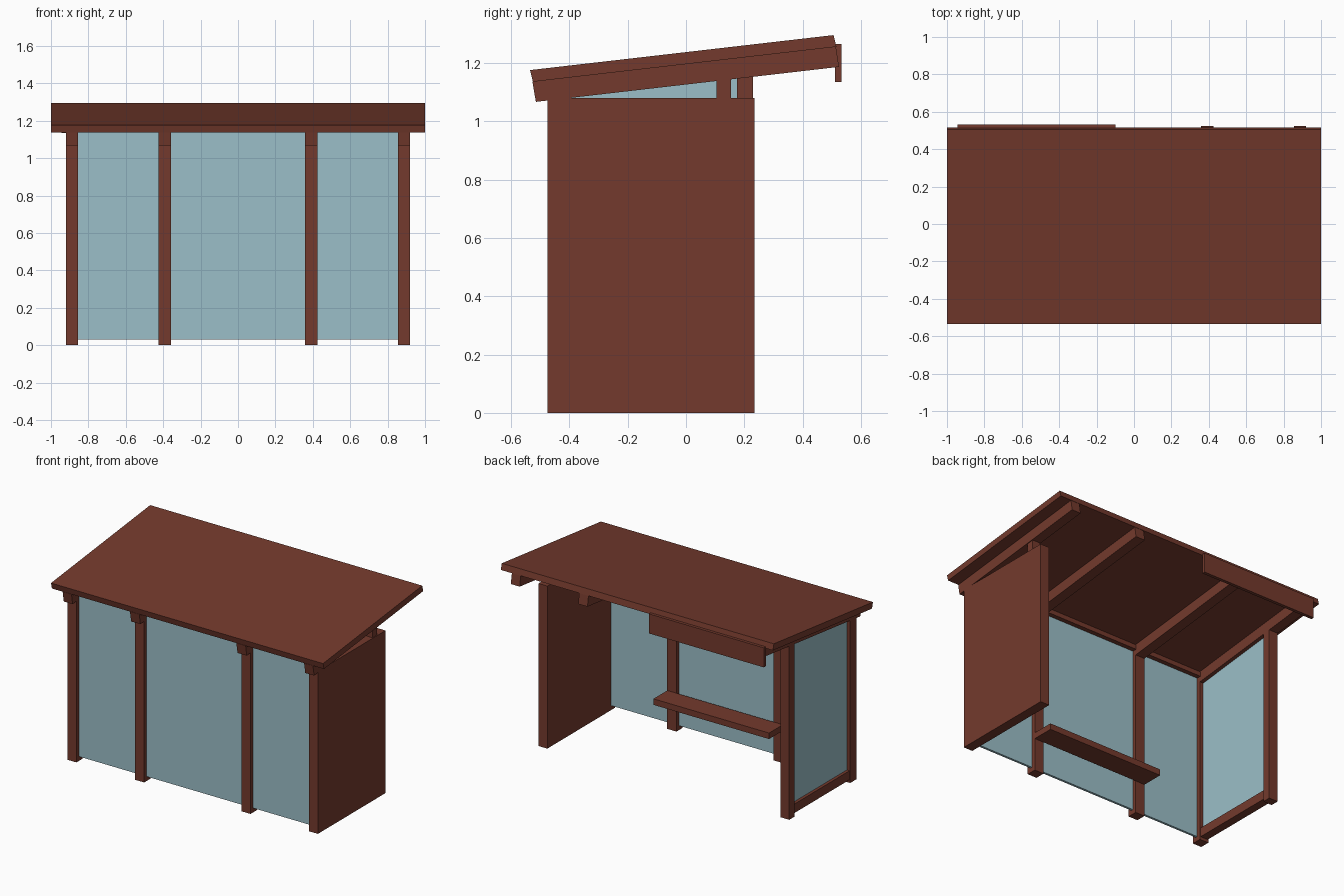
import bpy, bmesh

if "Cube" in bpy.data.objects:
    bpy.data.objects.remove(bpy.data.objects["Cube"])


def material(name, rgb):
    m = bpy.data.materials.new(name)
    m.diffuse_color = (*rgb, 1)
    m.use_nodes = True
    m.node_tree.nodes["Principled BSDF"].inputs["Base Color"].default_value = m.diffuse_color
    return m


WOOD = material("brown_wood", (0.174, 0.042, 0.026))
GLASS = material("blue_glass", (0.33, 0.52, 0.58))


def extrude_x(name, profile, x0, x1, mat=WOOD):
    """Solid made from a (y, z) profile swept from x0 to x1."""
    bm = bmesh.new()
    face = bm.faces.new([bm.verts.new((x0, y, z)) for y, z in profile])
    new = bmesh.ops.extrude_face_region(bm, geom=[face])["geom"]
    verts = [g for g in new if isinstance(g, bmesh.types.BMVert)]
    bmesh.ops.translate(bm, verts=verts, vec=(x1 - x0, 0, 0))
    bmesh.ops.recalc_face_normals(bm, faces=bm.faces[:])
    mesh = bpy.data.meshes.new(name)
    bm.to_mesh(mesh)
    bm.free()
    mesh.materials.append(mat)
    ob = bpy.data.objects.new(name, mesh)
    bpy.context.collection.objects.link(ob)
    return ob


def box(name, x0, x1, y0, y1, z0, z1, mat=WOOD):
    return extrude_x(name, [(y0, z0), (y1, z0), (y1, z1), (y0, z1)], x0, x1, mat)


def under_rafter(y):
    """Height of the sloping rafter underside."""
    return 1.067 + (y + 0.515) * 0.1155


def sloped(name, x0, x1, y0, y1, z0, mat=WOOD):
    """Upright part whose top follows the rafter underside."""
    extrude_x(name, [(y0, z0), (y1, z0), (y1, under_rafter(y1) + 0.005),
                     (y0, under_rafter(y0) + 0.005)], x0, x1, mat)


# Sloping roof slab
extrude_x("roof", [(-0.525, 1.136), (0.516, 1.256), (0.506, 1.296), (-0.535, 1.176)], -1, 1)

# Posts along the glazed wall, each carrying a rafter
bays = [(-0.92, -0.855), (-0.425, -0.357), (0.357, 0.425), (0.855, 0.92)]
for i, (a, b) in enumerate(bays):
    extrude_x(f"rafter_{i}", [(-0.515, 1.067), (0.525, 1.187), (0.514, 1.257), (-0.527, 1.137)], a, b)
    if i < 3:
        sloped(f"wall_post_{i}", a, b, -0.475, -0.41, 0)

# Glazed wall, one pane per bay, with a thin rail at the top
for i in range(3):
    a, b = bays[i][1], bays[i + 1][0]
    box(f"wall_glass_{i}", a, b, -0.45, -0.435, 0.03, 1.14, GLASS)
    box(f"wall_top_rail_{i}", a, b, -0.435, -0.405, 1.115, 1.145)

# Solid side wall with a short prop up to the rafter
box("solid_side_wall", 0.855, 0.92, -0.475, 0.235, 0, 1.08)
sloped("rafter_prop", 0.86, 0.915, 0.105, 0.155, 1.08)

# Glazed side: end post, bottom rail and pane
sloped("side_post", -0.92, -0.855, 0.175, 0.23, 0)
box("side_bottom_rail", -0.915, -0.86, -0.41, 0.175, 0.02, 0.08)
sloped("side_glass", -0.895, -0.88, -0.41, 0.175, 0.08, GLASS)

# Bench seat and blank board under the roof edge
box("bench_seat", -0.425, 0.425, -0.41, -0.265, 0.215, 0.255)
box("fascia_board", -0.945, -0.10, 0.512, 0.533, 1.135, 1.265)
